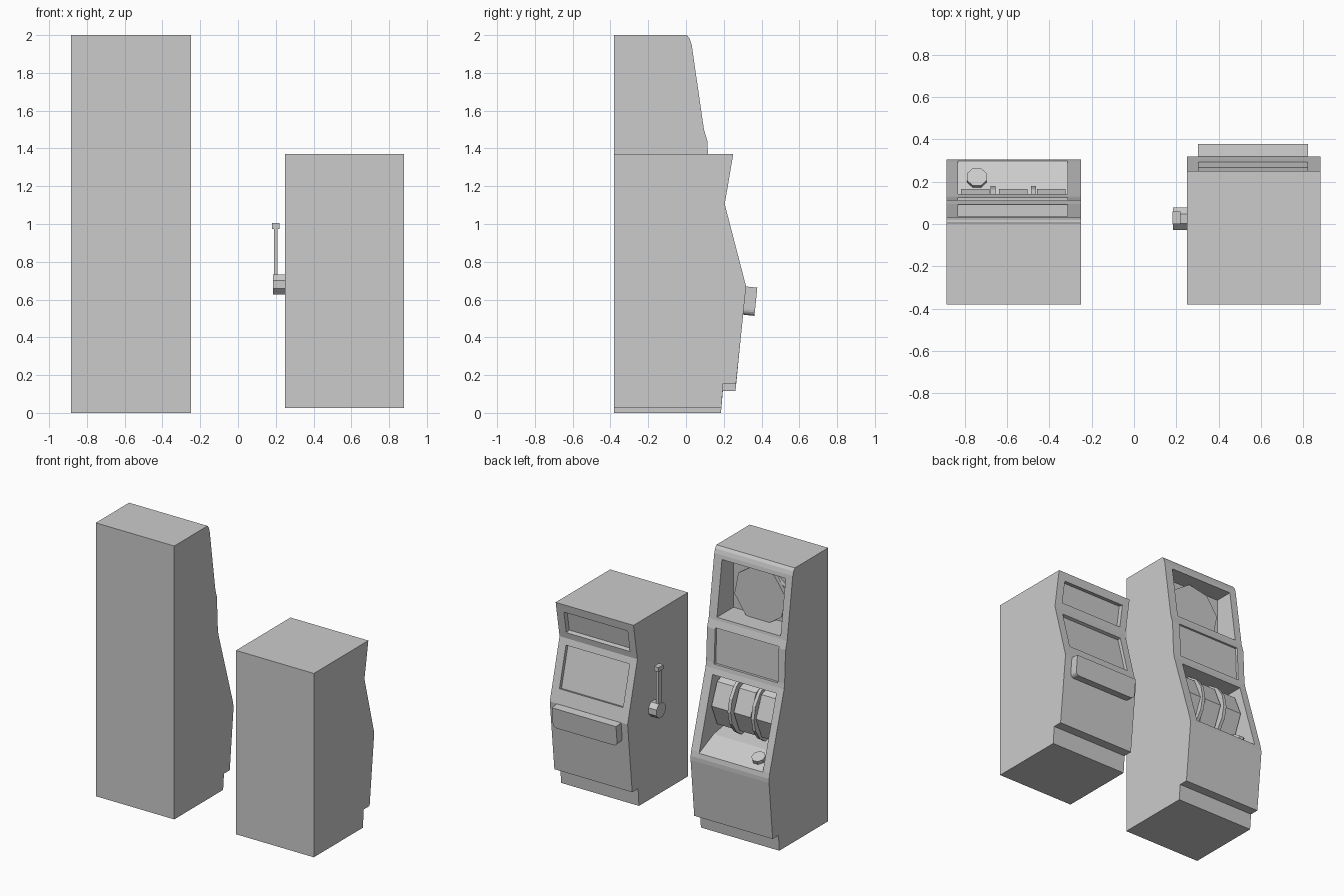
import bpy, bmesh, math
from mathutils import Vector, Matrix

if "Cube" in bpy.data.objects:
    bpy.data.objects.remove(bpy.data.objects["Cube"])


def finish(name, bm):
    bmesh.ops.recalc_face_normals(bm, faces=bm.faces)
    me = bpy.data.meshes.new(name)
    bm.to_mesh(me)
    bm.free()
    ob = bpy.data.objects.new(name, me)
    bpy.context.collection.objects.link(ob)
    return ob


def prism(name, outline, x0, x1):
    """Extrude a (y, z) outline from x0 to x1."""
    bm = bmesh.new()
    f = bm.faces.new([bm.verts.new((x0, y, z)) for y, z in outline])
    ext = bmesh.ops.extrude_face_region(bm, geom=[f])
    moved = [v for v in ext["geom"] if isinstance(v, bmesh.types.BMVert)]
    bmesh.ops.translate(bm, verts=moved, vec=(x1 - x0, 0, 0))
    return finish(name, bm)


def cylinder(name, centre, axis, radius, depth, sides, spin=0.0):
    bm = bmesh.new()
    bmesh.ops.create_cone(bm, cap_ends=True, segments=sides, radius1=radius,
                          radius2=radius, depth=depth)
    turn = Vector(axis).to_track_quat('Z', 'Y').to_matrix().to_4x4()
    bm.transform(Matrix.Translation(centre) @ turn @ Matrix.Rotation(spin, 4, 'Z'))
    return finish(name, bm)


def box(name, centre, size):
    bm = bmesh.new()
    bmesh.ops.create_cube(bm, size=1)
    bm.transform(Matrix.Translation(centre) @ Matrix.Diagonal((*size, 1)))
    return finish(name, bm)


def cut(body, outline, x0, x1):
    """Carve a (y, z) outline out of a cabinet."""
    cutter = prism("cutter", outline, x0, x1)
    cutter.hide_render = True
    mod = body.modifiers.new("recess", 'BOOLEAN')
    mod.object, mod.operation, mod.solver = cutter, 'DIFFERENCE', 'EXACT'
    bpy.context.view_layer.objects.active = body
    bpy.ops.object.modifier_apply(modifier=mod.name)
    bpy.data.objects.remove(cutter, do_unlink=True)


def panel(top, bottom, depth):
    """Outline of a recess of even depth behind the slanted line top-bottom."""
    t, b = Vector(top), Vector(bottom)
    d = (b - t).normalized()
    n = Vector((-d.y, d.x))
    if n.x < 0:
        n = -n
    return [t + n * 0.05, b + n * 0.05, b - n * depth, t - n * depth]


# Tall cabinet
tall = prism("tall_cabinet", [
    (-0.38, 0), (0.185, 0), (0.195, 0.115), (0.262, 0.115), (0.304, 0.54),
    (0.304, 0.57), (0.296, 0.61), (0.13, 1.16), (0.124, 1.2), (0.113, 1.44),
    (0.095, 1.5), (0.03, 1.95), (0.02, 1.98), (0.005, 2), (-0.38, 2)], -0.885, -0.25)
wx = (-0.83, -0.315)
cut(tall, [(0.2, 1.92), (0.2, 1.52), (-0.1, 1.52), (-0.1, 1.92)], *wx)
cut(tall, panel((0.115, 1.45), (0.125, 1.19), 0.02), *wx)
cut(tall, [(0.4, 1.12), (0.4, 0.556), (0.13, 0.68), (-0.1, 0.72), (-0.1, 1.12)], *wx)

# Prize wheel in the top window
cylinder("wheel", (-0.57, -0.055, 1.70), (0, 1, 0), 0.21, 0.03, 8, 0.2)
cylinder("wheel_backing", (-0.57, -0.085, 1.70), (0, 1, 0), 0.2, 0.03, 8, 0.5)

# Three reels with dividing discs and a push button
for i in range(3):
    cylinder(f"reel_{i + 1}", (-0.75 + 0.18 * i, -0.055, 0.9), (1, 0, 0), 0.22, 0.135, 8)
for i in range(2):
    cylinder(f"reel_divider_{i + 1}", (-0.665 + 0.19 * i, -0.055, 0.9), (1, 0, 0),
             0.235, 0.024, 16)
cylinder("push_button", (-0.742, 0.215, 0.648), (0, 0.39, 0.92), 0.049, 0.04, 8, math.pi / 8)

# Short cabinet
short = prism("short_cabinet", [
    (-0.38, 0.025), (0.187, 0.025), (0.197, 0.155), (0.265, 0.155), (0.318, 0.67),
    (0.205, 1.105), (0.25, 1.37), (-0.38, 1.37)], 0.25, 0.88)
bx = (0.305, 0.82)
cut(short, panel((0.24, 1.31), (0.213, 1.15), 0.035), *bx)
cut(short, panel((0.217, 1.06), (0.292, 0.77), 0.025), *bx)

# Coin tray with rounded lower corners, tilted to the lower front
hw, hh, r = 0.26, 0.075, 0.03
pts = [(-hw, hh), (hw, hh)]
for cx, a0 in ((hw - r, 0), (-hw + r, -90)):
    for k in range(5):
        a = math.radians(a0 - 22.5 * k)
        pts.append((cx + r * math.cos(a), -hh + r + r * math.sin(a)))
bm = bmesh.new()
f = bm.faces.new([bm.verts.new((x, -0.04, z)) for x, z in pts])
ext = bmesh.ops.extrude_face_region(bm, geom=[f])
bmesh.ops.translate(bm, verts=[v for v in ext["geom"] if isinstance(v, bmesh.types.BMVert)],
                    vec=(0, 0.075, 0))
bm.transform(Matrix.Translation((0.5625, 0.335, 0.592)) @ Matrix.Rotation(-0.1, 4, 'X'))
finish("coin_tray", bm)

# Pull lever
cylinder("lever_hub", (0.218, 0.025, 0.68), (1, 0, 0), 0.057, 0.066, 8, math.pi / 8)
box("lever_arm", (0.2, 0.025, 0.84), (0.018, 0.045, 0.28))
box("lever_knob", (0.2, 0.03, 0.99), (0.038, 0.06, 0.032))
